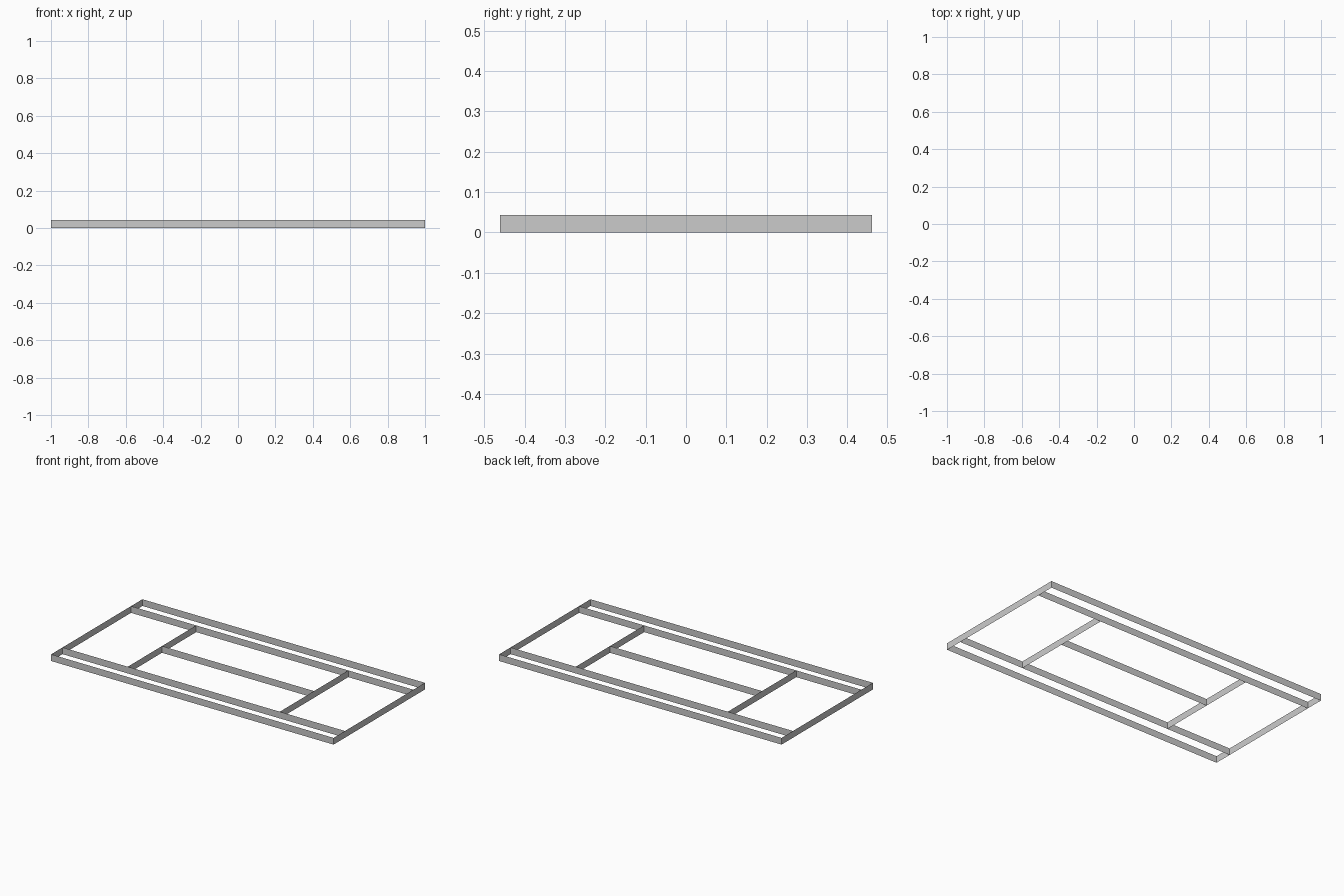
import bpy

if "Cube" in bpy.data.objects:
    bpy.data.objects.remove(bpy.data.objects["Cube"], do_unlink=True)

HEIGHT = 0.043
HALF_LENGTH = 1.0
HALF_WIDTH = 0.4615
INNER_WIDTH = 0.346
SERVICE_X = 0.5385

# Single grey colour
grey = bpy.data.materials.new("grey")
grey.use_nodes = True
GREY = (0.6, 0.6, 0.6, 1.0)
grey.diffuse_color = GREY
grey.node_tree.nodes["Principled BSDF"].inputs["Base Color"].default_value = GREY


def strip(name, start, end):
    """Upright paper-thin strip standing on the ground between two points."""
    (x0, y0), (x1, y1) = start, end
    mesh = bpy.data.meshes.new(name)
    mesh.from_pydata(
        [(x0, y0, 0), (x1, y1, 0), (x1, y1, HEIGHT), (x0, y0, HEIGHT)],
        [], [(0, 1, 2, 3)])
    mesh.materials.append(grey)
    obj = bpy.data.objects.new(name, mesh)
    bpy.context.collection.objects.link(obj)
    return obj


# Long strips: outer and inner side lines, front and back
for side, s in (("front", -1), ("back", 1)):
    for name, y in (("outer_sideline", HALF_WIDTH), ("inner_sideline", INNER_WIDTH)):
        strip(f"{side}_{name}", (s * HALF_LENGTH, s * y), (-s * HALF_LENGTH, s * y)) if s > 0 \
            else strip(f"{side}_{name}", (-HALF_LENGTH, -y), (HALF_LENGTH, -y))

# Cross strips: end lines and service lines, left and right
for side, s in (("right", -1), ("left", 1)):
    strip(f"{side}_baseline", (s * HALF_LENGTH, -s * HALF_WIDTH), (s * HALF_LENGTH, s * HALF_WIDTH))
    strip(f"{side}_service_line", (s * SERVICE_X, -s * INNER_WIDTH), (s * SERVICE_X, s * INNER_WIDTH))

# Middle strip joining the service lines
strip("centre_line", (-SERVICE_X, 0), (SERVICE_X, 0))
